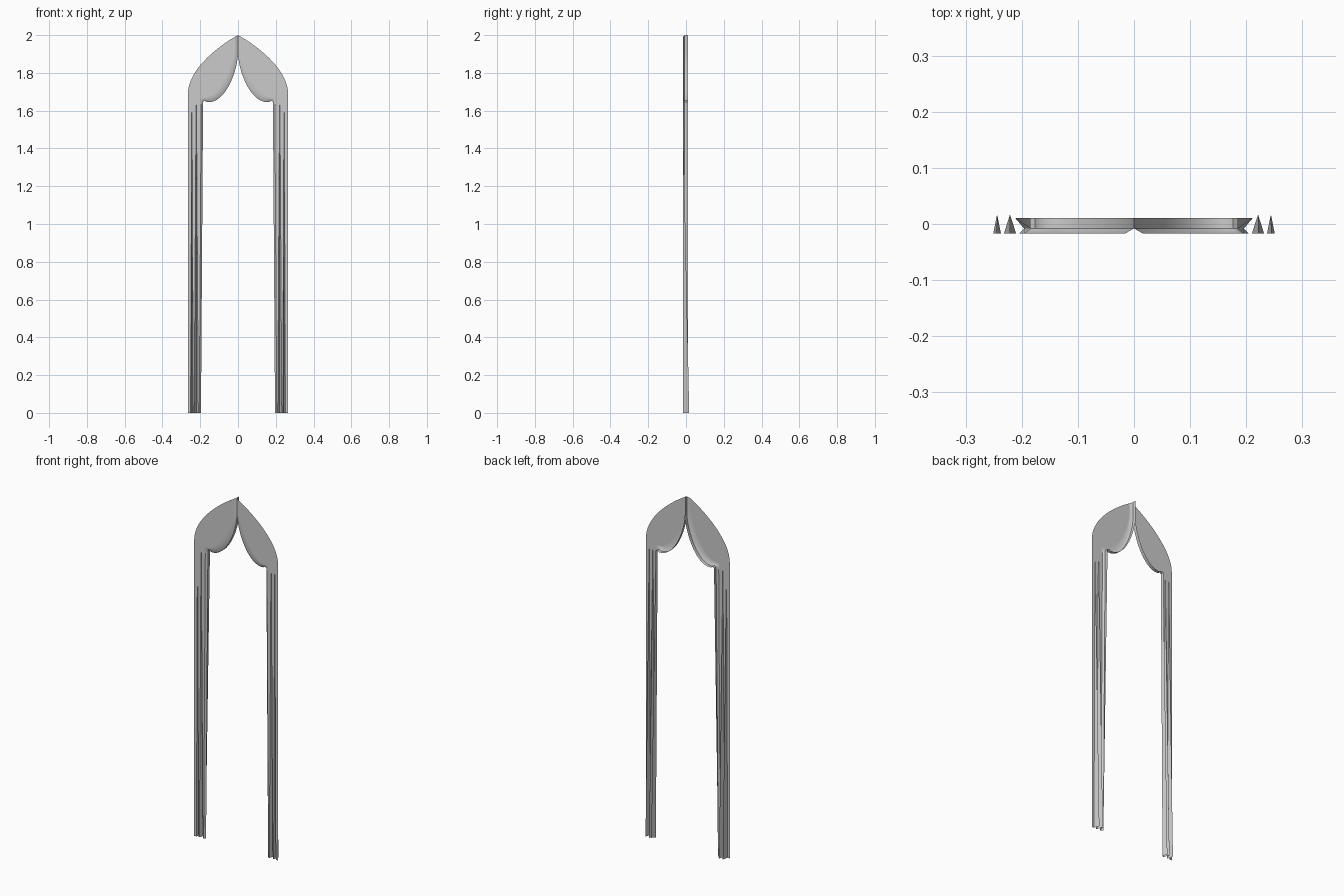
import bpy, bmesh, math
from mathutils import Vector
from mathutils.geometry import interpolate_bezier

cube = bpy.data.objects.get("Cube")
if cube:
    bpy.data.objects.remove(cube, do_unlink=True)

FRONT, ROUND, BACK = -0.017, -0.008, 0.011
PLEAT_BACK = 0.017
COUNT = 20

stone = bpy.data.materials.new("plain grey")
stone.use_nodes = True
grey = (0.6, 0.6, 0.6, 1)
stone.diffuse_color = grey
stone.node_tree.nodes["Principled BSDF"].inputs["Base Color"].default_value = grey


def bezier(points, count):
    return interpolate_bezier(*[Vector(p) for p in points], count)


def section(outer, edge, lip, back, pleats):
    """Cross-section from outer edge over two pleats to the rear lip."""
    row = [Vector((outer.x, FRONT, outer.y))]
    row += pleats
    row += [Vector((edge.x, FRONT, edge.y)),
            Vector((lip.x, ROUND, lip.y)),
            Vector((back.x, BACK, back.y))]
    return row


# Outer pointed arch and inner scallop of one half
outer = bezier([(0, 2), (0.10, 1.945), (0.265, 1.82), (0.265, 1.69)], COUNT)
inner = [Vector((0, 2)), Vector((0, 1.95))]
inner += bezier([(0, 1.9), (0.005, 1.80), (0.07, 1.635), (0.165, 1.645)], COUNT - 4)
inner += [Vector((0.176, 1.653)), Vector((0.185, 1.647))]

rows = []
for i, (o, p) in enumerate(zip(outer, inner)):
    before, after = inner[max(i - 1, 0)], inner[min(i + 1, COUNT - 1)]
    along = (after - before).normalized()
    edge = p + Vector((-along.y, along.x)) * 0.016
    if i == 0:
        o = edge = Vector((0.016, 1.991))
    if i >= COUNT - 2:
        edge = p + Vector((0.01, 0.008))
    fill = [o.lerp(edge, k / 7) for k in range(1, 7)]
    rows.append(section(o, edge, p, p, [Vector((f.x, FRONT, f.y)) for f in fill]))


# Jamb: flat at the top, folding into deep pleats at the foot
def jamb(z, depth, edge, lip, back):
    pleats = []
    for centre, half in ((0.244, 0.007), (0.221, 0.011)):
        for side in (1, 0, -1):
            y = FRONT + (0 if side else depth)
            pleats.append(Vector((centre + side * half * max(depth * 29, 0.1), y, z)))
    return section(*[Vector((x, z)) for x in (0.265, edge, lip, back)], pleats)


rows.append(jamb(1.63, 0, 0.195, 0.185, 0.185))
rows.append(jamb(0, PLEAT_BACK - FRONT, 0.205, 0.196, 0.212))

# Loft the half and mirror it
bm = bmesh.new()
grid = [[bm.verts.new(p) for p in row] for row in rows]
for upper, lower in zip(grid, grid[1:]):
    for k in range(len(upper) - 1):
        bm.faces.new((upper[k], upper[k + 1], lower[k + 1], lower[k]))
bmesh.ops.remove_doubles(bm, verts=bm.verts, dist=0.0002)
bmesh.ops.recalc_face_normals(bm, faces=bm.faces)
front_face = max(bm.faces, key=lambda f: abs(f.normal.y) * f.calc_area())
if front_face.normal.y > 0:
    bmesh.ops.reverse_faces(bm, faces=bm.faces)
mesh = bpy.data.meshes.new("arch_frame")
bm.to_mesh(mesh)
bm.free()
mesh.materials.append(stone)

arch = bpy.data.objects.new("arch_frame", mesh)
bpy.context.collection.objects.link(arch)
mirror = arch.modifiers.new("mirror", 'MIRROR')
mirror.use_mirror_merge = False

bpy.ops.object.select_all(action='DESELECT')
arch.select_set(True)
bpy.context.view_layer.objects.active = arch
bpy.ops.object.shade_smooth_by_angle(angle=math.radians(40))
